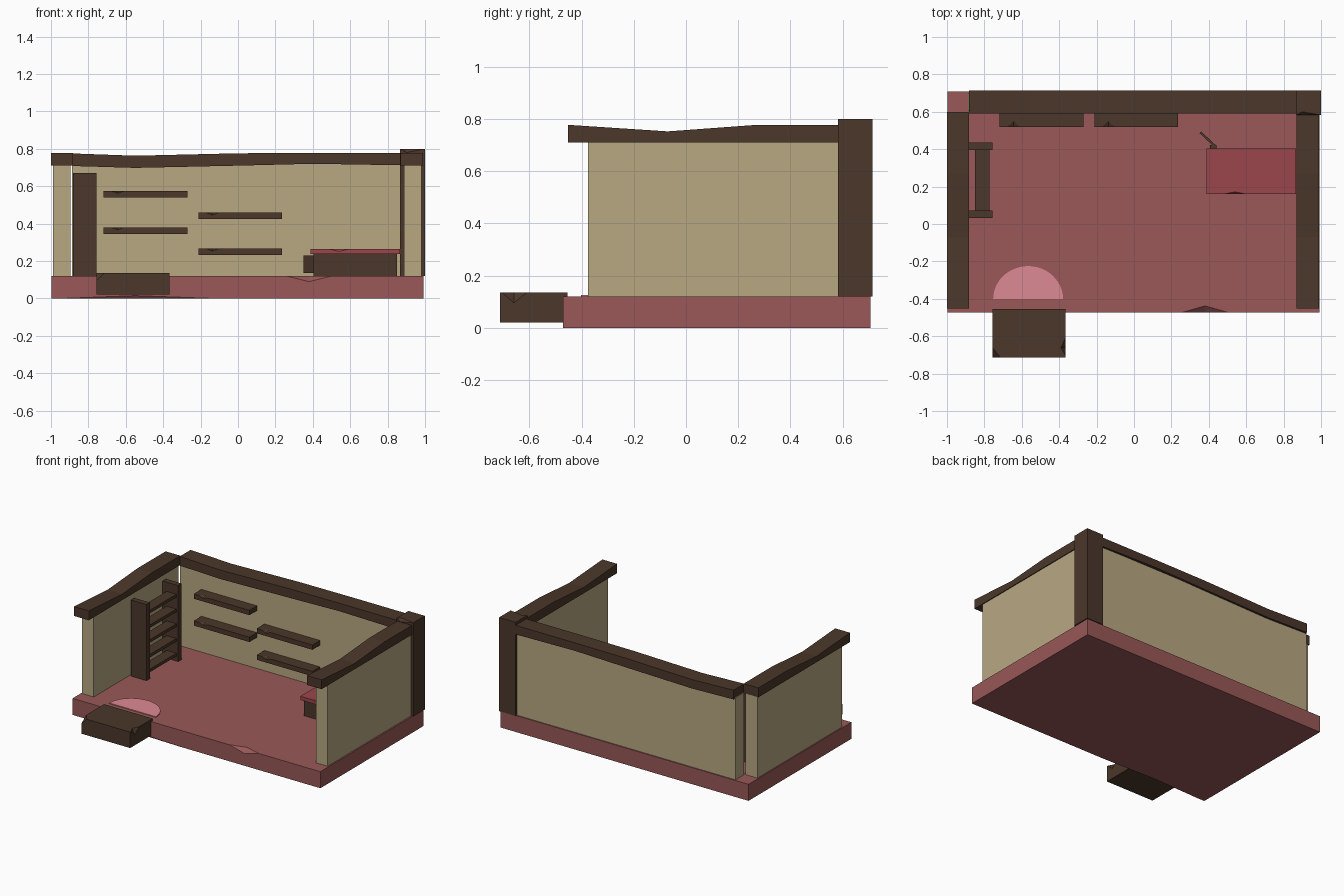
import bpy, bmesh, math
from mathutils import Vector

if "Cube" in bpy.data.objects:
    bpy.data.objects.remove(bpy.data.objects["Cube"])


def mat(name, rgb):
    m = bpy.data.materials.new(name)
    m.diffuse_color = (*rgb, 1)
    m.use_nodes = True
    m.node_tree.nodes["Principled BSDF"].inputs["Base Color"].default_value = m.diffuse_color
    return m


FLOOR = mat("rose_floor", (0.319, 0.098, 0.096))
WOOD = mat("dark_wood", (0.070, 0.038, 0.023))
WALL = mat("tan_wall", (0.485, 0.392, 0.223))
RED = mat("red_top", (0.328, 0.061, 0.072))
PINK = mat("pink_mat", (0.730, 0.254, 0.296))


def finish(name, bm, m):
    bmesh.ops.recalc_face_normals(bm, faces=bm.faces)
    me = bpy.data.meshes.new(name)
    bm.to_mesh(me)
    bm.free()
    ob = bpy.data.objects.new(name, me)
    bpy.context.collection.objects.link(ob)
    if m:
        me.materials.append(m)
    return ob


def hull(name, pts, m):
    bm = bmesh.new()
    for p in pts:
        bm.verts.new(p)
    bmesh.ops.convex_hull(bm, input=bm.verts[:])
    return finish(name, bm, m)


def box(name, x, y, z, m):
    bm = bmesh.new()
    bmesh.ops.create_cube(bm, size=1)
    for v in bm.verts:
        v.co = Vector([r[0] if c < 0 else r[1] for c, r in zip(v.co, (x, y, z))])
    return finish(name, bm, m)


def chip(ob, a, b, p, q):
    """Knock a splinter out of edge a-b, reaching p and q on the two faces."""
    a, b, p, q = map(Vector, (a, b, p, q))
    mid = (a + b) / 2
    out = mid + (mid - (p + q) / 2)
    c = hull(ob.name + "_chip_cutter", [a, b, p, q, out], ob.data.materials[0])
    c.hide_render = True
    c.hide_viewport = True
    mod = ob.modifiers.new("chip", 'BOOLEAN')
    mod.operation = 'DIFFERENCE'
    mod.solver = 'EXACT'
    mod.object = c


def beam(name, axis, across, stations):
    """Uneven beam lofted through (position, bottom, top) stations."""
    bm = bmesh.new()
    rings = []
    for t, lo, hi in stations:
        ring = []
        for w, z in ((across[0], lo), (across[1], lo), (across[1], hi), (across[0], hi)):
            ring.append(bm.verts.new((t, w, z) if axis == 'x' else (w, t, z)))
        rings.append(ring)
    for r, s in zip(rings, rings[1:]):
        for i in range(4):
            j = (i + 1) % 4
            bm.faces.new((r[i], r[j], s[j], s[i]))
    bm.faces.new(rings[0])
    bm.faces.new(rings[-1])
    return finish(name, bm, WOOD)


# floor slab with chipped front edge
floor = box("floor", (-0.998, 0.992), (-0.472, 0.708), (0, 0.12), FLOOR)
chip(floor, (0.26, -0.472, 0.12), (0.50, -0.472, 0.12), (0.38, -0.438, 0.12), (0.38, -0.472, 0.09))
chip(floor, (-0.94, -0.472, 0), (-0.13, -0.472, 0), (-0.55, -0.46, 0), (-0.55, -0.472, 0.015))

# walls
box("left_wall", (-0.99, -0.896), (-0.375, 0.595), (0.12, 0.715), WALL)
box("right_wall", (0.888, 0.982), (-0.375, 0.595), (0.12, 0.715), WALL)
box("back_wall", (-0.888, 0.88), (0.605, 0.70), (0.12, 0.715), WALL)

# uneven top beams and corner post
side = [(-0.452, 0.71, 0.778), (-0.07, 0.71, 0.753), (0.27, 0.71, 0.778), (0.598, 0.71, 0.778)]
beam("left_beam", 'y', (-1.0, -0.882), side)
beam("right_beam", 'y', (0.87, 0.988), side)
beam("back_beam", 'x', (0.592, 0.715),
     [(-0.882, 0.708, 0.775), (-0.55, 0.698, 0.763), (0.0, 0.71, 0.776), (0.4, 0.72, 0.778), (0.99, 0.71, 0.778)])
post = box("corner_post", (0.867, 1.0), (0.582, 0.715), (0.12, 0.80), WOOD)
chip(post, (0.867, 0.582, 0.80), (1.0, 0.582, 0.80), (0.9, 0.60, 0.80), (0.9, 0.582, 0.78))

# bookcase on the left wall
for i, y in enumerate((0.032, 0.395)):
    box(f"bookcase_side_{i}", (-0.882, -0.757), (y, y + 0.04), (0.12, 0.672), WOOD)
for i in range(5):
    z = 0.155 + i * 0.107
    box(f"bookcase_shelf_{i}", (-0.85, -0.772), (0.068, 0.40), (z, z + 0.022), WOOD)

# staggered shelves on the back wall
for i, (x, z) in enumerate(((-0.718, 0.54), (-0.718, 0.345), (-0.212, 0.424), (-0.212, 0.232))):
    s = box(f"wall_shelf_{i}", (x, x + 0.447), (0.518, 0.61), (z, z + 0.035), WOOD)
    t = z + 0.035
    chip(s, (x + 0.04, 0.518, t), (x + 0.11, 0.518, t), (x + 0.075, 0.55, t), (x + 0.075, 0.518, t - 0.013))

# counter with red top and an open door behind it
box("counter_body", (0.405, 0.85), (0.18, 0.385), (0.12, 0.242), WOOD)
top = box("counter_top", (0.388, 0.866), (0.16, 0.403), (0.238, 0.265), RED)
chip(top, (0.48, 0.16, 0.265), (0.60, 0.16, 0.265), (0.54, 0.172, 0.265), (0.54, 0.16, 0.252))
box("door_hinge", (0.407, 0.44), (0.38, 0.422), (0.135, 0.23), WOOD)
a, b = Vector((0.355, 0.49, 0)), Vector((0.435, 0.415, 0))
n = Vector((b.y - a.y, a.x - b.x, 0)).normalized() * 0.006
hull("counter_door", [p + k * n + Vector((0, 0, z)) for p in (a, b) for k in (-1, 1) for z in (0.135, 0.23)], WOOD)

# front step
step = box("front_step", (-0.757, -0.367), (-0.713, -0.455), (0.02, 0.136), WOOD)
chip(step, (-0.757, -0.713, 0.136), (-0.757, -0.713, 0.095), (-0.715, -0.713, 0.136), (-0.757, -0.66, 0.136))
chip(step, (-0.367, -0.705, 0.136), (-0.367, -0.61, 0.136), (-0.39, -0.66, 0.136), (-0.367, -0.66, 0.095))

# half-round door mat
arc = [(-0.566 + 0.187 * math.cos(math.pi * i / 24), -0.402 + 0.177 * math.sin(math.pi * i / 24)) for i in range(25)]
hull("door_mat", [(x, y, z) for x, y in arc for z in (0.119, 0.126)], PINK)
